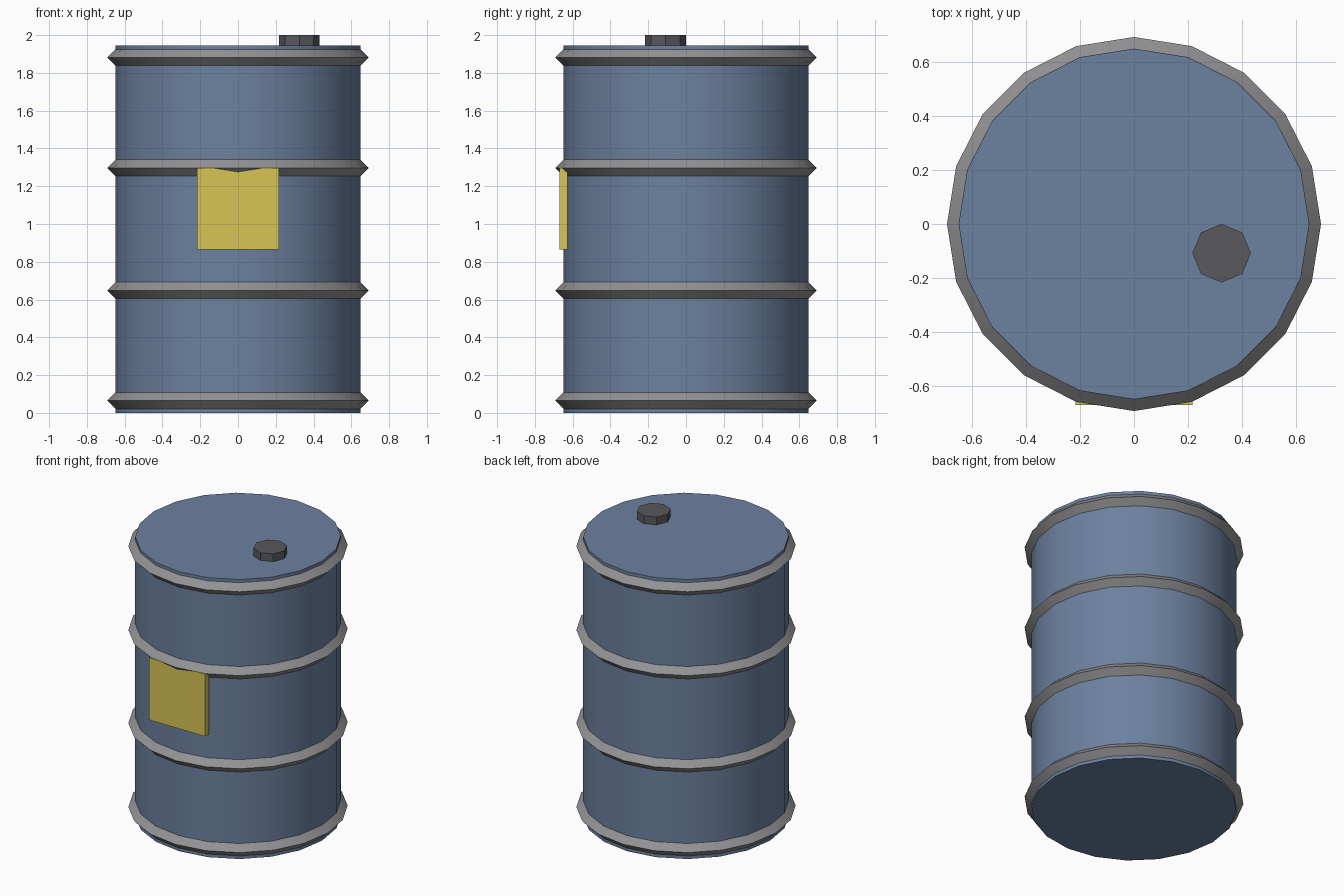
import bpy
from math import pi, radians

if "Cube" in bpy.data.objects:
    bpy.data.objects.remove(bpy.data.objects["Cube"])

U = 2 / 0.925          # scale so the total height is 2
R, H = 0.3 * U, 0.9 * U


def material(name, rgb):
    m = bpy.data.materials.new(name)
    m.diffuse_color = (*rgb, 1)
    m.use_nodes = True
    m.node_tree.nodes["Principled BSDF"].inputs["Base Color"].default_value = m.diffuse_color
    return m


def finish(name, mat):
    ob = bpy.context.object
    ob.name = ob.data.name = name
    ob.data.materials.append(mat)
    bpy.ops.object.shade_smooth_by_angle(angle=radians(30))
    return ob


blue = material("blue_paint", (0.15, 0.22, 0.35))
steel = material("steel", (0.29, 0.29, 0.30))
dark = material("dark_metal", (0.10, 0.10, 0.11))
yellow = material("yellow_label", (0.68, 0.55, 0.09))

# Drum body
bpy.ops.mesh.primitive_cylinder_add(vertices=20, radius=R, depth=H, location=(0, 0, H / 2))
finish("drum_body", blue)

# Hoops with a diamond cross-section
for name, z in (("bottom_hoop", 0.03), ("lower_hoop", 0.3), ("upper_hoop", 0.6), ("top_hoop", 0.87)):
    bpy.ops.mesh.primitive_torus_add(major_segments=20, minor_segments=4, major_radius=R,
                                     minor_radius=0.02 * U, location=(0, 0, z * U))
    finish(name, steel)

# Filler cap on the lid
bpy.ops.mesh.primitive_cylinder_add(vertices=8, radius=0.05 * U, depth=0.05 * U,
                                    location=(0.15 * U, -0.05 * U, H))
finish("filler_cap", dark)

# Front label plate
bpy.ops.mesh.primitive_cube_add(size=1, location=(0, -R, 0.5 * U))
bpy.context.object.scale = (0.2 * U, 0.02 * U, 0.2 * U)
bpy.ops.object.transform_apply(location=False, rotation=False, scale=True)
finish("front_label", yellow)
